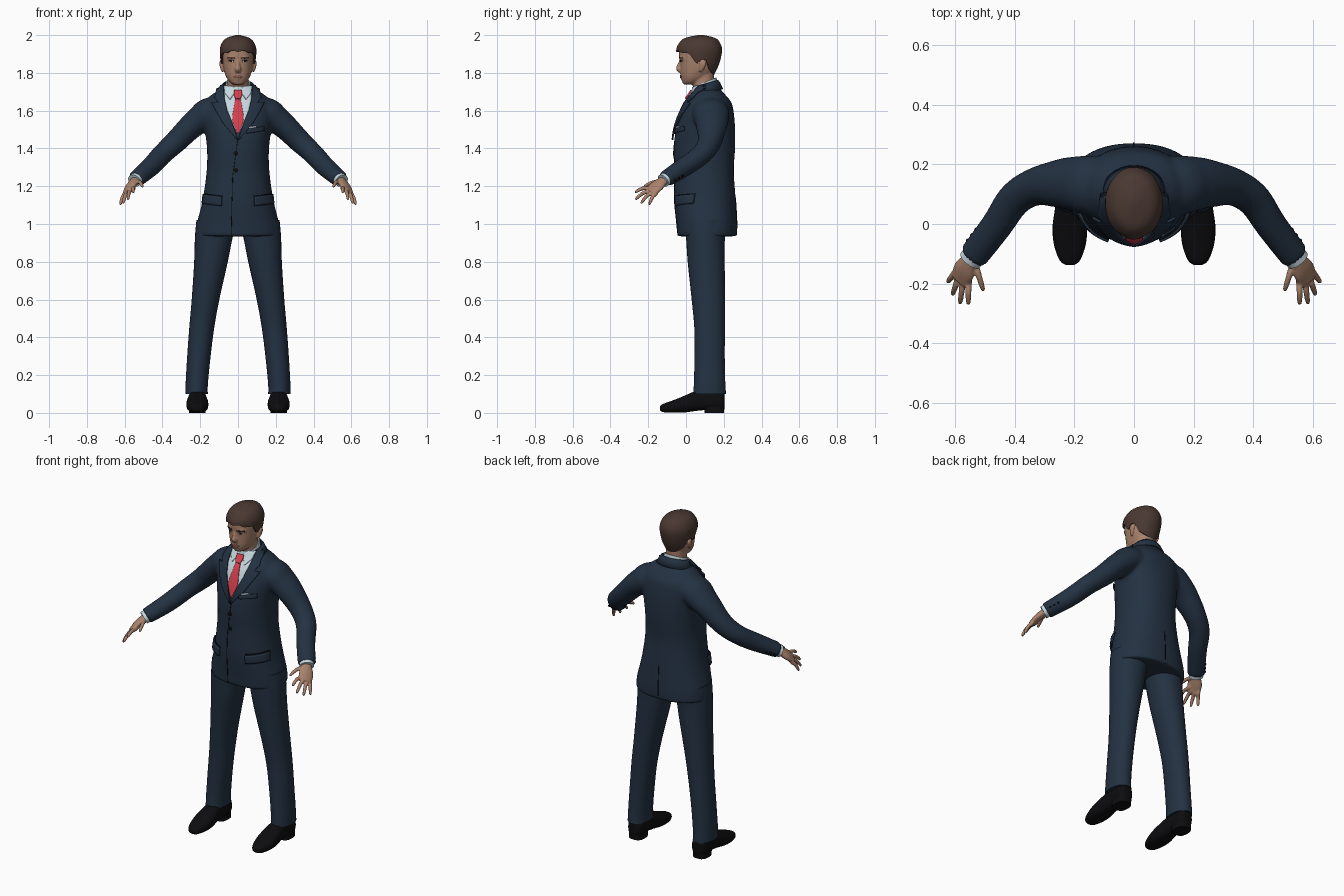
import bpy, bmesh, math
from mathutils import Vector
from mathutils.bvhtree import BVHTree

if "Cube" in bpy.data.objects:
    bpy.data.objects.remove(bpy.data.objects["Cube"])


def colour(name, rgb):
    m = bpy.data.materials.new(name)
    m.diffuse_color = (*rgb, 1)
    m.use_nodes = True
    m.node_tree.nodes["Principled BSDF"].inputs["Base Color"].default_value = m.diffuse_color
    return m


NAVY = colour("navy cloth", (0.017, 0.031, 0.054))
BLACK = colour("black leather", (0.004, 0.004, 0.005))
SKIN = colour("skin", (0.40, 0.225, 0.15))
HAIR = colour("brown hair", (0.068, 0.04, 0.032))
SHIRT = colour("pale shirt", (0.56, 0.68, 0.74))
TIE = colour("red tie", (0.66, 0.05, 0.075))
LIP = colour("lips", (0.27, 0.115, 0.085))
EYE = colour("eye white", (0.5, 0.45, 0.42))


# ---- helpers ----
def smooth(rows, k=4):
    """Catmull-Rom resampling of a list of tuples."""
    out = []
    for i in range(len(rows) - 1):
        p = [Vector(rows[max(0, min(len(rows) - 1, i + d))]) for d in (-1, 0, 1, 2)]
        for j in range(k):
            t = j / k
            out.append(0.5 * (2 * p[1] + (p[2] - p[0]) * t + (2 * p[0] - 5 * p[1] + 4 * p[2] - p[3]) * t * t
                              + (3 * p[1] - p[0] - 3 * p[2] + p[3]) * t ** 3))
    return out + [Vector(rows[-1])]


def lookup(table, x):
    for a, b in zip(table, table[1:]):
        if x <= b[0]:
            t = max(0, (x - a[0]) / (b[0] - a[0]))
            return [p + (q - p) * t for p, q in zip(a, b)]
    return list(table[-1])


def ring(c, u, v, n, e):
    pts = []
    for i in range(n):
        a = 2 * math.pi * i / n
        s, t = math.cos(a), math.sin(a)
        pts.append(c + u * math.copysign(abs(s) ** (2 / e), s) + v * math.copysign(abs(t) ** (2 / e), t))
    return pts


def levels(rows, n=32, e=2.2, k=4):
    """Horizontal sections: z, cx, cy, rx, ry."""
    return [ring(Vector((r[1], r[2], r[0])), Vector((r[3], 0, 0)), Vector((0, r[4], 0)), n, e) for r in smooth(rows, k)]


def tube(rows, n=20, k=4, across=None, side=1):
    """Sections along a path: x, y, z, half width, half height."""
    rows = smooth(rows, k)
    out = []
    for i, r in enumerate(rows):
        t = (rows[min(i + 1, len(rows) - 1)].to_3d() - rows[max(i - 1, 0)].to_3d()).normalized()
        u = Vector(across) if across else t.cross(Vector((0, 0, 1)))
        u = (u - t * u.dot(t)).normalized()
        pts = ring(r.to_3d(), u * r[3], u.cross(t) * r[4], n, 2)
        out.append([Vector((p.x * side, p.y, p.z)) for p in pts])
    return out


def build(name, parts, mat, closed=True, caps=True, mirror=False, voxel=0, solid=0):
    bm = bmesh.new()
    for rows in parts:
        vs = [[bm.verts.new(p) for p in r] for r in rows]
        n = len(rows[0])
        for a, b in zip(vs, vs[1:]):
            for i in range(n if closed else n - 1):
                j = (i + 1) % n
                bm.faces.new((a[i], a[j], b[j], b[i]))
        if closed and caps:
            bm.faces.new(vs[0])
            bm.faces.new(vs[-1])
    bmesh.ops.recalc_face_normals(bm, faces=bm.faces)
    me = bpy.data.meshes.new(name)
    bm.to_mesh(me)
    bm.free()
    me.materials.append(mat)
    ob = bpy.data.objects.new(name, me)
    bpy.context.collection.objects.link(ob)
    bpy.context.view_layer.objects.active = ob
    bpy.ops.object.select_all(action='DESELECT')
    ob.select_set(True)
    bpy.ops.object.shade_smooth_by_angle(angle=math.radians(45))
    if solid:
        m = ob.modifiers.new("thickness", 'SOLIDIFY')
        m.thickness, m.offset = solid, 0
    if mirror:
        ob.modifiers.new("mirror", 'MIRROR')
    if voxel:
        m = ob.modifiers.new("blend", 'REMESH')
        m.mode, m.voxel_size, m.use_smooth_shade = 'VOXEL', voxel, True
        m = ob.modifiers.new("soften", 'SMOOTH')
        m.factor, m.iterations = 0.5, 5
    return ob


def surface(ob):
    return BVHTree.FromObject(ob, bpy.context.evaluated_depsgraph_get())


def plate(name, rows, mat, on, off=0.004, nx=8, back=False, mirror=False, solid=0.005):
    """Thin plate laid on a surface; rows are z, x from, x to, optional slope."""
    grid = []
    d = -1 if back else 1
    for a, b in zip(rows, rows[1:]):
        for k in range(5 if b is rows[-1] else 4):
            r = [p + (q - p) * k / 4 for p, q in zip(a, b)]
            line = []
            for i in range(nx + 1):
                x = r[1] + (r[2] - r[1]) * i / nx
                z = r[0] + (r[3] * i / nx if len(r) > 3 else 0)
                p, nrm, _, _ = on.ray_cast(Vector((x, -d, z)), Vector((0, d, 0)))
                if p is None:
                    p, nrm, _, _ = on.find_nearest(Vector((x, 0, z)))
                line.append(p + nrm * off)
            grid.append(line)
    return build(name, [grid], mat, closed=False, mirror=mirror, solid=solid)


# ---- jacket: body and sleeves blended together ----
torso = levels([(.935, 0, .112, .224, .158), (1.0, 0, .11, .218, .16), (1.13, 0, .1, .187, .163),
                (1.28, 0, .096, .166, .157), (1.4, 0, .098, .164, .162), (1.5, 0, .103, .176, .157),
                (1.58, 0, .112, .185, .142), (1.64, 0, .12, .175, .122), (1.68, 0, .12, .145, .092),
                (1.71, 0, .115, .10, .07), (1.735, 0, .11, .075, .055)], n=48, e=2.25)
ARM = [(.06, .125, 1.58, .10, .085), (.15, .13, 1.585, .10, .085), (.20, .135, 1.555, .092, .075),
       (.25, .135, 1.515, .082, .067), (.33, .125, 1.435, .064, .06), (.40, .083, 1.37, .058, .054),
       (.46, -.005, 1.305, .053, .052), (.54, -.11, 1.237, .05, .043)]
jacket = build("jacket", [torso, tube(ARM, 24), tube(ARM, 24, side=-1)], NAVY, voxel=.01)
cloth = surface(jacket)

# jacket collar standing round the back of the neck
arc = [math.radians(-25 + 230 * i / 28) for i in range(29)]
build("jacket_collar", [[[Vector((rx * math.cos(a), .105 + ry * math.sin(a), z + .018 * math.sin(a))) for a in arc]
                         for rx, ry, z in ((.105, .088, 1.695), (.088, .073, 1.728), (.076, .062, 1.742))]],
      NAVY, closed=False, solid=.008)

# shirt front, tie, lapels
plate("shirt_front", [(1.475, -.003, .003), (1.54, -.033, .033), (1.6, -.058, .058), (1.66, -.072, .072),
                      (1.725, -.07, .07)], SHIRT, cloth, .004, 12)
plate("tie_blade", [(1.475, -.003, .003), (1.54, -.028, .028), (1.57, -.029, .029), (1.66, -.013, .013)],
      TIE, cloth, .009)
plate("tie_knot", [(1.655, -.013, .013), (1.675, -.021, .021), (1.70, -.02, .02)], TIE, cloth, .015, solid=.009)
plate("shirt_collar_wing", [(1.655, .04, .043), (1.685, .02, .066), (1.725, .006, .07)], SHIRT, cloth, .010, mirror=True)
plate("lapel", [(1.445, 0, .006), (1.53, .028, .075), (1.6, .056, .115), (1.635, .064, .132), (1.637, .065, .10),
                (1.66, .07, .118), (1.70, .072, .108), (1.725, .068, .092)], NAVY, cloth, .011, mirror=True, solid=.009)

# pockets, seams and buttons
plate("hip_pocket_flap", [(1.095, .085, .182, .012), (1.145, .083, .176, .012)], NAVY, cloth, .008, mirror=True, solid=.009)
plate("hip_pocket_seam", [(1.146, .083, .176, .012), (1.150, .083, .176, .012)], BLACK, cloth, .003, mirror=True)
plate("chest_pocket", [(1.478, .045, .135, .015), (1.502, .045, .135, .015)], NAVY, cloth, .006)
plate("pocket_square", [(1.503, .048, .098, .008), (1.511, .048, .092, .008)], SHIRT, cloth, .005)
plate("front_seam", [(.94, -.038, -.034), (1.1, -.034, -.031), (1.25, -.03, -.027), (1.44, -.004, -.001)],
      BLACK, cloth, .001, 2, solid=.003)
plate("back_vent", [(.94, -.003, .002), (1.14, -.002, .001)], BLACK, cloth, .001, 2, back=True, solid=.003)


def button(name, c, r, axis, mirror=False):
    n = Vector(axis).normalized()
    u = n.orthogonal().normalized()
    c = Vector(c)
    build(name, [[ring(c + n * h, u * q, n.cross(u) * q, 12, 2) for h, q in ((-.006, r), (.004, r), (.006, r * .7))]],
          BLACK, mirror=mirror)


for i, z in enumerate((1.375, 1.285)):
    p, nrm, _, _ = cloth.ray_cast(Vector((-.011, -1, z)), Vector((0, 1, 0)))
    button(f"front_button_{i}", p, .012, nrm)
for i in range(3):
    p, nrm, _, _ = cloth.find_nearest(Vector((.565 - .014 * i, -.045 + .018 * i, 1.225 + .012 * i)))
    button(f"sleeve_button_{i}", p, .007, nrm, True)
build("shirt_cuff", [tube([(.52, -.085, 1.253, .04, .036), (.549, -.122, 1.229, .04, .035)], 20)], SHIRT, mirror=True)

# ---- trousers ----
build("trouser_leg", [levels([(1.02, .11, .105, .11, .115), (.93, .128, .103, .1, .103), (.8, .143, .107, .089, .098),
                              (.6, .172, .118, .073, .088), (.45, .192, .125, .066, .081), (.3, .207, .125, .062, .08),
                              (.16, .218, .125, .059, .083), (.10, .219, .125, .059, .087)], e=2.1)], NAVY, mirror=True)

# ---- shoes ----
last = smooth([(-.138, .012, .014, .034), (-.122, .034, .004, .047), (-.07, .053, .001, .066), (-.01, .058, .002, .09),
               (.05, .05, .01, .115), (.11, .046, .016, .125), (.17, .046, .018, .12), (.197, .036, .02, .11),
               (.204, .015, .03, .10)])
build("shoe", [[ring(Vector((.215, y, (lo + hi) / 2)), Vector((r, 0, 0)), Vector((0, 0, (hi - lo) / 2)), 24, 2.6)
                for y, r, lo, hi in last]], BLACK, mirror=True)
build("shoe_heel", [levels([(0, .215, .15, .044, .052), (.035, .215, .15, .045, .053)], 24, 2.8, 1)], BLACK, mirror=True)

# ---- hands ----
W = (.05, .04, -.03)
hand = [tube([(.53, -.095, 1.245, .027, .022), (.55, -.125, 1.225, .031, .021), (.568, -.155, 1.2, .042, .02),
              (.584, -.19, 1.17, .038, .014)], 16, across=W)]
for base, tip in (((.554, -.193, 1.187), (.555, -.27, 1.165)), ((.572, -.187, 1.175), (.583, -.268, 1.128)),
                  ((.588, -.178, 1.164), (.608, -.238, 1.108)), ((.600, -.163, 1.157), (.624, -.195, 1.1)),
                  ((.533, -.130, 1.222), (.504, -.225, 1.195))):
    a, b = Vector(base), Vector(tip)
    path = [a + (b - a) * t + Vector((0, 0, .012 * math.sin(math.pi * max(t, 0)))) for t in (-.3, 0, .4, .75, .95, 1)]
    hand.append(tube([(*p, r, r) for p, r in zip(path, (.010, .0115, .0105, .0095, .007, .003))], 12, 3, across=W))
build("hand", hand, SKIN, mirror=True, voxel=.004)

# ---- head: skull, neck, nose, brow and ears blended together ----
skull = levels([(1.738, 0, .018, .022, .03), (1.75, 0, .028, .042, .047), (1.78, 0, .048, .063, .075),
                (1.82, 0, .065, .076, .095), (1.86, 0, .07, .082, .103), (1.90, 0, .07, .084, .107),
                (1.94, 0, .07, .08, .1), (1.975, 0, .072, .05, .07)])
neck = levels([(1.67, 0, .098, .058, .056), (1.75, 0, .092, .056, .056), (1.84, 0, .09, .06, .06)])
X = (1, 0, 0)
nose = tube([(0, -.024, 1.872, .008, .01), (0, -.035, 1.84, .01, .012), (0, -.038, 1.822, .017, .015),
             (0, -.028, 1.808, .014, .012)], 16, across=X)
lips = tube([(0, -.012, 1.797, .02, .014), (0, -.015, 1.78, .025, .016), (0, -.01, 1.766, .02, .014)], 16, across=X)
brow, ears = [], []
for s in (1, -1):
    brow.append(tube([(.012, -.028, 1.877, .009, .007), (.035, -.024, 1.881, .01, .007), (.058, -.006, 1.876, .008, .007)],
                     12, side=s))
    ears.append(tube([(.078, .075, 1.808, .008, .008), (.086, .083, 1.825, .008, .014), (.090, .09, 1.85, .009, .019),
                      (.088, .092, 1.868, .007, .012)], 12, across=X, side=s))
head = build("head", [skull, neck, nose, lips] + brow + ears, SKIN, voxel=.005)
face = surface(head)

# face details
plate("eye", [(1.857, .026, .044), (1.862, .022, .047), (1.866, .027, .043)], EYE, face, .001, 6, mirror=True, solid=.002)
plate("iris", [(1.857, .032, .038), (1.862, .0305, .0395), (1.866, .032, .038)], BLACK, face, .0025, 4, mirror=True, solid=.002)
plate("eyelid_line", [(1.866, .021, .048, -.002), (1.869, .023, .047, -.002)], HAIR, face, .002, 6, mirror=True, solid=.002)
plate("eyebrow", [(1.876, .016, .058), (1.884, .018, .055)], HAIR, face, .001, 8, mirror=True, solid=.003)
plate("mouth", [(1.774, -.014, .014), (1.781, -.026, .026), (1.788, -.012, .012)], LIP, face, .001, 10, solid=.002)

# shirt collar round the neck, higher at the back
build("shirt_collar", [[[Vector((r * math.cos(a), .097 + r * math.sin(a), z + .026 * math.sin(a)))
                         for a in [math.tau * i / 32 for i in range(32)]]
                        for r, z in ((.074, 1.69), (.069, 1.725), (.064, 1.75), (.057, 1.748), (.055, 1.72))]],
      SHIRT, caps=False)

# ---- hair: cap following a hairline ----
shape = [tuple(r) for r in smooth([(1.785, .065, .072, .082), (1.85, .07, .09, .107), (1.92, .07, .097, .121),
                                   (1.96, .072, .085, .107), (1.985, .075, .06, .08), (2.0, .078, .012, .016)], 6)]
line = [(-1, 1.915), (-.7, 1.908), (-.4, 1.895), (-.25, 1.862), (-.05, 1.845), (.05, 1.872), (.35, 1.868), (.5, 1.825),
        (1, 1.788)]
N = 56
rows = []
for t in [-1] + [i / 18 for i in range(19)]:
    row = []
    for i in range(N):
        a = math.tau * i / N
        low = lookup(line, math.sin(a))[1]
        low += .004 * math.sin(9 * a) if math.sin(a) < -.4 else 0
        z, cy, rx, ry = lookup(shape, low + (2.0 - low) * math.sin(max(t, 0) * math.pi / 2))
        f = .84 if t < 0 else 1 + .008 * math.sin(7 * a + 4 * t) * (1 - t)
        row.append(Vector((rx * f * math.cos(a), cy + ry * f * math.sin(a), z)))
    rows.append(row)
build("hair", [rows], HAIR)
